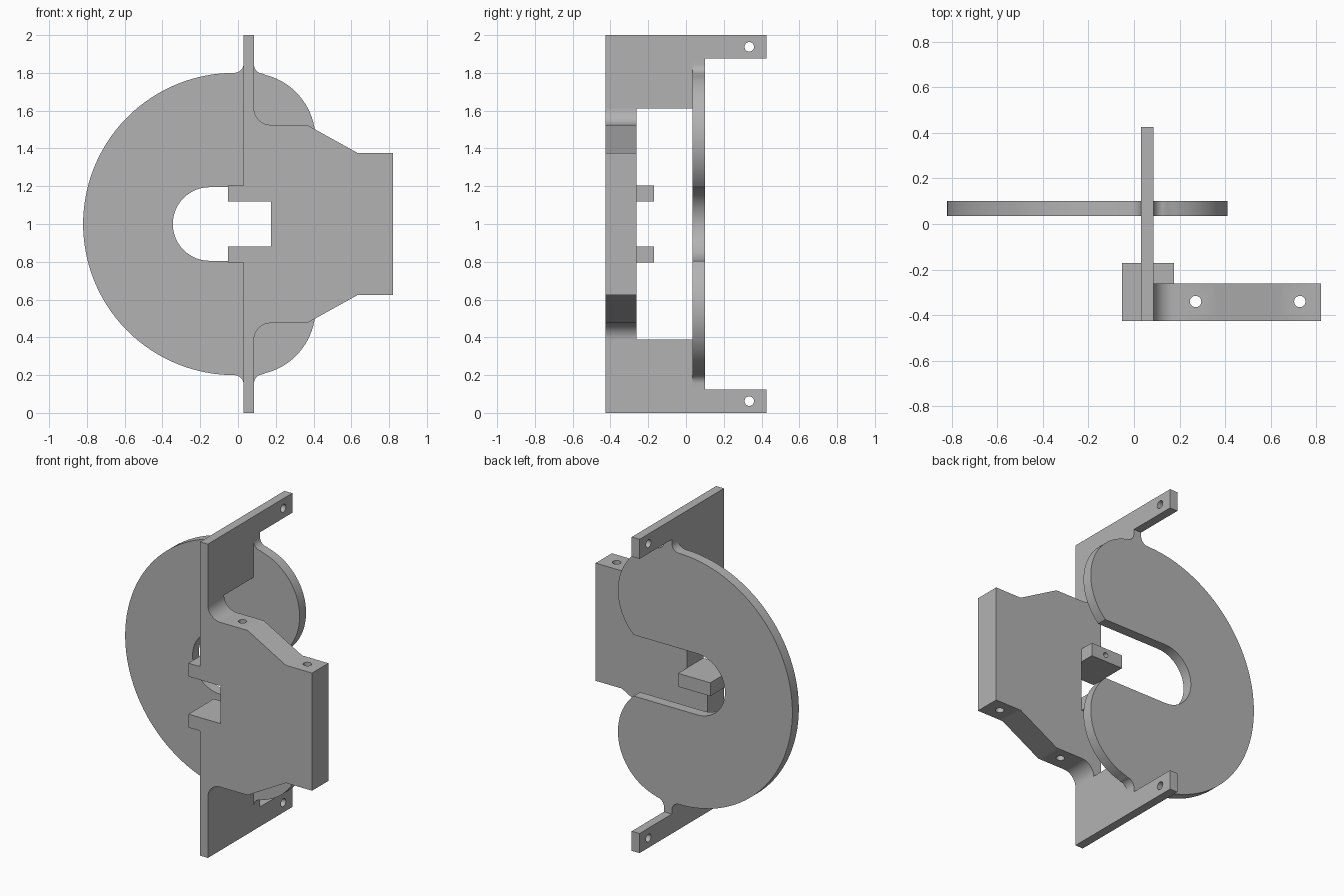
import bpy, bmesh
from math import cos, sin, radians

cube = bpy.data.objects.get("Cube")
if cube:
    bpy.data.objects.remove(cube, do_unlink=True)

# Single material
grey = bpy.data.materials.new("plain_grey")
grey.use_nodes = True
colour = (0.45, 0.45, 0.45, 1)
grey.diffuse_color = colour
grey.node_tree.nodes["Principled BSDF"].inputs["Base Color"].default_value = colour

PLACE = {"x": lambda u, v, d: (d, u, v),
         "y": lambda u, v, d: (u, d, v),
         "z": lambda u, v, d: (u, v, d)}


def arc(cx, cz, r, start, end, steps=12):
    angles = [radians(start + (end - start) * i / steps) for i in range(steps + 1)]
    return [(cx + r * cos(a), cz + r * sin(a)) for a in angles]


def flip(points):
    """Mirror a profile about the mid height."""
    return [(u, 2 - v) for u, v in reversed(points)]


def prism(name, outline, axis, low, high):
    """Extrude a flat outline along an axis."""
    bm = bmesh.new()
    ends = [[bm.verts.new(PLACE[axis](u, v, d)) for u, v in outline] for d in (low, high)]
    for ring in ends:
        bm.faces.new(ring)
    for i in range(len(outline)):
        j = (i + 1) % len(outline)
        bm.faces.new((ends[0][i], ends[0][j], ends[1][j], ends[1][i]))
    bmesh.ops.recalc_face_normals(bm, faces=bm.faces)
    mesh = bpy.data.meshes.new(name)
    bm.to_mesh(mesh)
    bm.free()
    mesh.materials.append(grey)
    obj = bpy.data.objects.new(name, mesh)
    bpy.context.collection.objects.link(obj)
    return obj


def drill(obj, axis, u, v, radius, low, high):
    """Cut a round hole, then discard the cutter."""
    cutter = prism("hole_cutter", arc(u, v, radius, 0, 345, 23), axis, low, high)
    cutter.hide_render = True
    mod = obj.modifiers.new("hole", "BOOLEAN")
    mod.operation, mod.solver, mod.object = "DIFFERENCE", "EXACT", cutter
    bpy.context.view_layer.update()
    result = bpy.data.meshes.new_from_object(
        obj.evaluated_get(bpy.context.evaluated_depsgraph_get()))
    obj.modifiers.clear()
    obj.data = result
    bpy.data.objects.remove(cutter, do_unlink=True)


front, inner, back = -0.425, -0.261, 0.425
disc_front, disc_back = 0.035, 0.1
plate_left, plate_right = 0.03, 0.085

# Slotted disc: slot end, rounded lobe, filleted neck, large rim
half = arc(-0.15, 1, 0.195, 180, 90)
half += arc(0.06, 1.45, 0.35, -46.8, 76, 28)
half += arc(0.135, 1.845, 0.05, -90, -180, 8)
half += [(plate_right, 1.875), (plate_left, 1.875)]
half += arc(-0.02, 1.85, 0.05, 0, -90, 8)
half += arc(-0.02, 1, 0.8, 90, 180, 40)[1:]
disc = prism("slotted_disc", half + flip(half)[1:-1], "y", disc_front, disc_back)

# Upper and lower side plates with a rear arm
profile = [(front, 1.612), (disc_front, 1.612), (disc_front, 1.875),
           (back, 1.875), (back, 2), (front, 2)]
plates = [prism("upper_plate", profile, "x", plate_left, plate_right),
          prism("lower_plate", flip(profile), "x", plate_left, plate_right)]
for plate, z in zip(plates, (1.938, 0.062)):
    drill(plate, "x", 0.335, z, 0.025, -0.1, 0.2)

# Front mounting block with sloped shoulders and filleted corners
edge = [(0.175, 1.205), (plate_left, 1.205), (plate_left, 1.612)]
edge += arc(0.172, 1.612, 0.087, 180, 270)
edge += [(0.365, 1.525), (0.635, 1.375), (0.82, 1.375)]
block = prism("mounting_block", edge + flip(edge), "y", front, inner)
for x in (0.27, 0.727):
    drill(block, "z", x, -0.34, 0.025, -0.1, 2.1)

# Two tabs bordering the block notch
tab = [(-0.052, 1.12), (0.175, 1.12), (0.175, 1.205), (-0.052, 1.205)]
tabs = [prism("upper_tab", tab, "y", front, -0.17),
        prism("lower_tab", flip(tab), "y", front, -0.17)]
for part, z in zip(tabs, (1.163, 0.837 - 0.182)):
    drill(part, "y", 0.07, z, 0.016, -0.32, -0.1)

# The lower tab sits slightly further from the middle
for vert in tabs[1].data.vertices:
    vert.co.z -= 0.0

# Smooth curved walls, keep hard edges
bpy.ops.object.select_all(action="DESELECT")
for obj in [disc, block] + plates + tabs:
    obj.select_set(True)
bpy.context.view_layer.objects.active = disc
bpy.ops.object.shade_smooth_by_angle(angle=radians(30))
